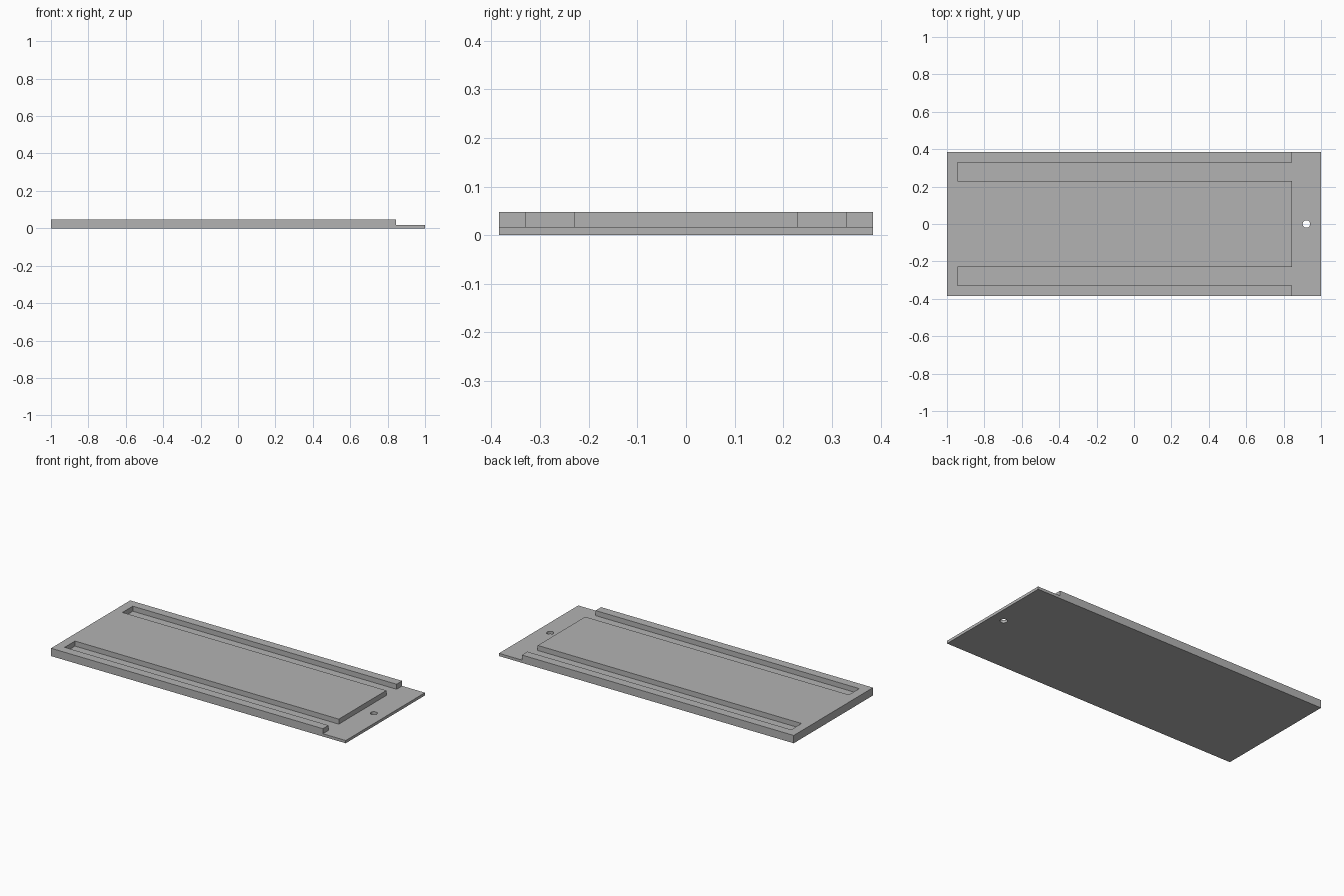
import bpy, bmesh, math

if "Cube" in bpy.data.objects:
    bpy.data.objects.remove(bpy.data.objects["Cube"])

HALF_X, HALF_Y = 1.0, 0.384
TOP, FLOOR = 0.048, 0.017
SLOT_IN, SLOT_OUT = 0.23, 0.33
SLOT_END, STEP_X = -0.945, 0.845

grey = bpy.data.materials.new("plain grey")
grey.diffuse_color = (0.45, 0.45, 0.45, 1)
grey.use_nodes = True
grey.node_tree.nodes["Principled BSDF"].inputs["Base Color"].default_value = grey.diffuse_color


def prism(name, outline, z0, z1):
    """Extrude a flat outline between two heights."""
    bm = bmesh.new()
    face = bm.faces.new([bm.verts.new((x, y, z0)) for x, y in outline])
    ext = bmesh.ops.extrude_face_region(bm, geom=[face])
    verts = [v for v in ext["geom"] if isinstance(v, bmesh.types.BMVert)]
    bmesh.ops.translate(bm, verts=verts, vec=(0, 0, z1 - z0))
    bmesh.ops.recalc_face_normals(bm, faces=bm.faces)
    mesh = bpy.data.meshes.new(name)
    bm.to_mesh(mesh)
    bm.free()
    mesh.materials.append(grey)
    ob = bpy.data.objects.new(name, mesh)
    bpy.context.collection.objects.link(ob)
    return ob


# Solid block
plate = prism("slotted_plate", [(-HALF_X, -HALF_Y), (HALF_X, -HALF_Y),
                                (HALF_X, HALF_Y), (-HALF_X, HALF_Y)], 0, TOP)

# Thin end tab and the two long slots running into it, as one cutter
half = [(1.1, 0.5), (STEP_X, 0.5), (STEP_X, SLOT_OUT), (SLOT_END, SLOT_OUT),
        (SLOT_END, SLOT_IN), (STEP_X, SLOT_IN)]
recess = prism("recess_cutter", half + [(x, -y) for x, y in reversed(half)], FLOOR, 0.1)

# Round hole through the tab
circle = [(0.922 + 0.02 * math.cos(a * math.tau / 32), 0.02 * math.sin(a * math.tau / 32))
          for a in range(32)]
hole = prism("hole_cutter", circle, -0.1, 0.15)

for cutter in (recess, hole):
    mod = plate.modifiers.new(cutter.name, "BOOLEAN")
    mod.operation = "DIFFERENCE"
    mod.solver = "EXACT"
    mod.object = cutter
    cutter.hide_render = True
    cutter.hide_set(True)
